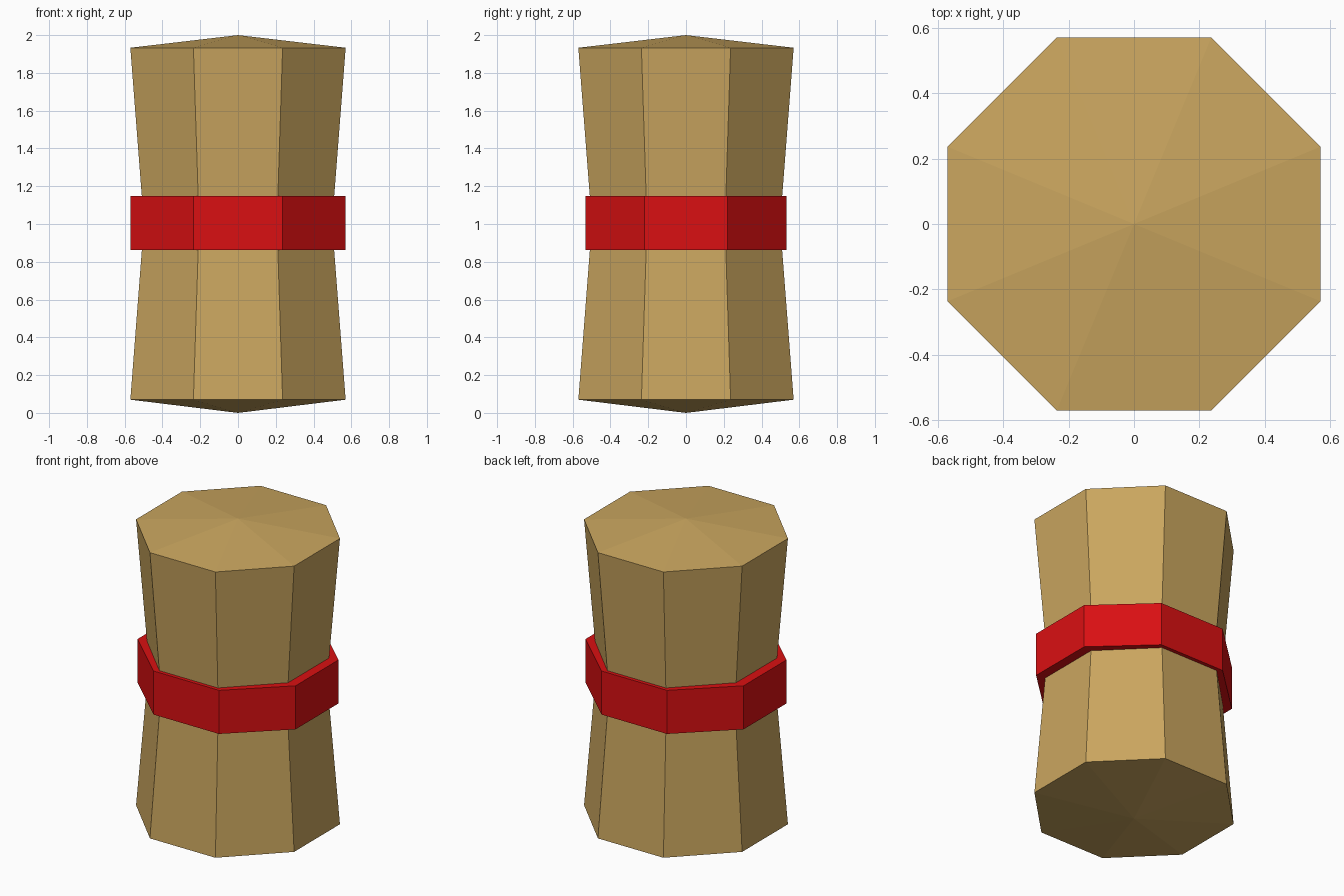
import bpy, bmesh, math

if "Cube" in bpy.data.objects:
    bpy.data.objects.remove(bpy.data.objects["Cube"])

SIDES = 8


def material(name, color):
    m = bpy.data.materials.new(name)
    m.diffuse_color = (*color, 1)
    m.use_nodes = True
    m.node_tree.nodes["Principled BSDF"].inputs["Base Color"].default_value = m.diffuse_color
    return m


def lathe(name, profile, mat, closed=False):
    """Octagonal lathe; profile rows are (x apothem, y apothem, z), zero means a pole."""
    bm = bmesh.new()
    k = 1 / math.cos(math.pi / SIDES)
    rings = []
    for ax, ay, z in profile:
        if ax == 0:
            rings.append([bm.verts.new((0, 0, z))] * SIDES)
            continue
        angles = [(i + 0.5) * math.tau / SIDES for i in range(SIDES)]
        rings.append([bm.verts.new((ax * k * math.cos(a), ay * k * math.sin(a), z))
                      for a in angles])
    pairs = list(zip(rings, rings[1:]))
    if closed:
        pairs.append((rings[-1], rings[0]))
    for low, high in pairs:
        for i in range(SIDES):
            j = (i + 1) % SIDES
            quad = [low[i], low[j], high[j], high[i]]
            bm.faces.new(list(dict.fromkeys(quad)))
    bmesh.ops.recalc_face_normals(bm, faces=bm.faces)
    mesh = bpy.data.meshes.new(name)
    bm.to_mesh(mesh)
    bm.free()
    mesh.materials.append(mat)
    obj = bpy.data.objects.new(name, mesh)
    bpy.context.collection.objects.link(obj)
    return obj


tan = material("straw tan", (0.59, 0.38, 0.114))
red = material("band red", (0.70, 0.005, 0.006))

# Waisted bundle with shallow pointed ends
lathe("bundle", [(0, 0, 0), (0.57, 0.57, 0.07), (0.498, 0.498, 1.003),
                 (0.57, 0.57, 1.933), (0, 0, 2)], tan)

# Band round the waist, slightly wider in x than in y
lathe("waist_band", [(0.57, 0.533, 0.863), (0.57, 0.533, 1.147),
                     (0.49, 0.49, 1.147), (0.49, 0.49, 0.863)], red, closed=True)
